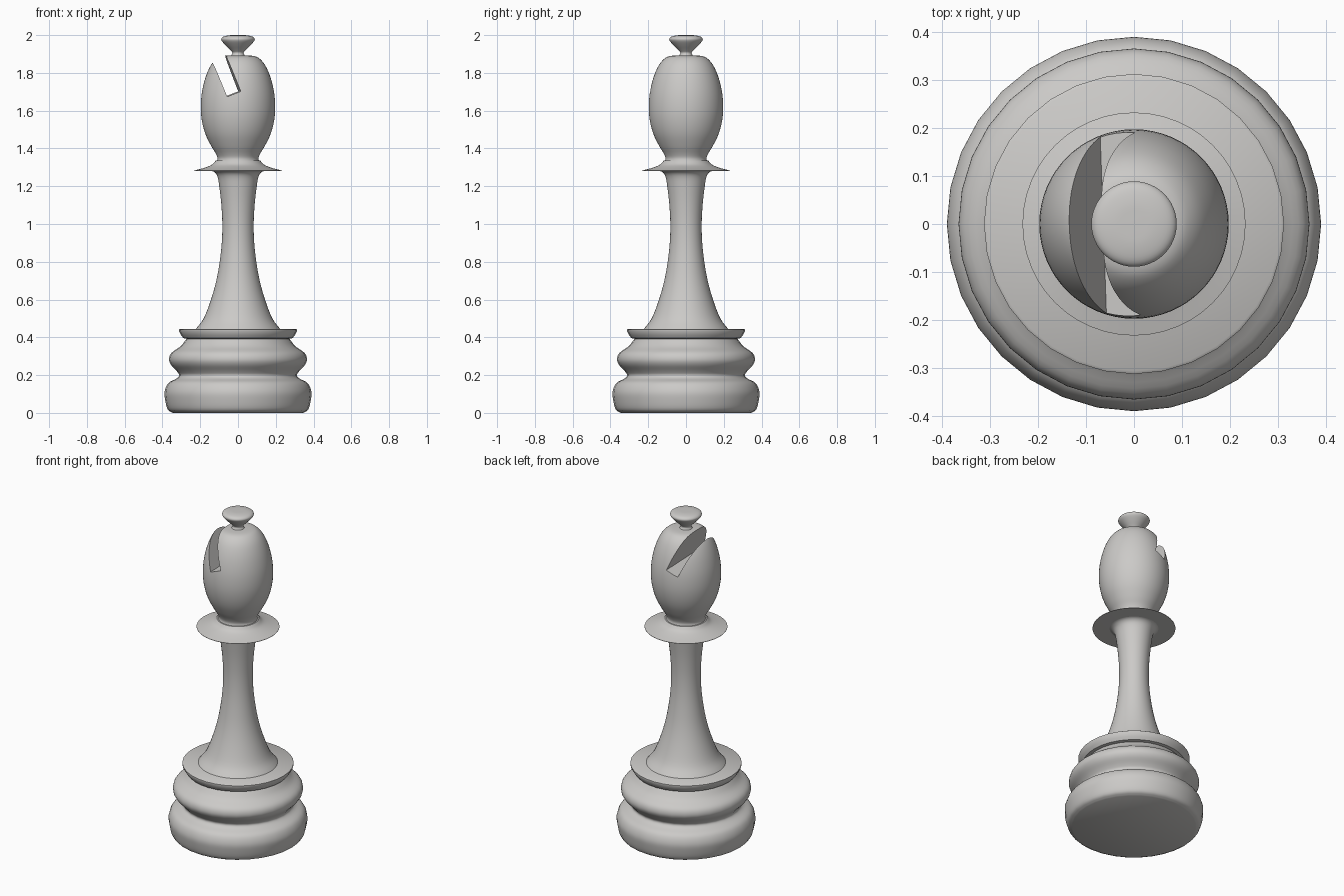
import bpy
import bmesh
import math
from mathutils import Matrix, Vector

if "Cube" in bpy.data.objects:
    bpy.data.objects.remove(bpy.data.objects["Cube"], do_unlink=True)

# Single flat colour
ivory = bpy.data.materials.new("pale_grey")
ivory.use_nodes = True
colour = (0.6, 0.59, 0.575, 1)
ivory.diffuse_color = colour
ivory.node_tree.nodes["Principled BSDF"].inputs["Base Color"].default_value = colour


def curve(points, steps=4):
    """Smooth a (radius, height) profile with a Catmull-Rom spline."""
    pts = [Vector(p) for p in points]
    pts = [2 * pts[0] - pts[1]] + pts + [2 * pts[-1] - pts[-2]]
    out = []
    for a, b, c, d in zip(pts, pts[1:], pts[2:], pts[3:]):
        for i in range(steps):
            t = i / steps
            out.append(0.5 * (2 * b + (c - a) * t + (2 * a - 5 * b + 4 * c - d) * t**2
                              + (3 * b - a - 3 * c + d) * t**3))
    return out + [pts[-2]]


def smooth(obj, angle=40):
    bpy.ops.object.select_all(action="DESELECT")
    obj.select_set(True)
    bpy.context.view_layer.objects.active = obj
    bpy.ops.object.shade_smooth_by_angle(angle=math.radians(angle))


def link(name, bm):
    mesh = bpy.data.meshes.new(name)
    bm.to_mesh(mesh)
    bm.free()
    mesh.materials.append(ivory)
    obj = bpy.data.objects.new(name, mesh)
    bpy.context.collection.objects.link(obj)
    return obj


def lathe(name, profile, sides):
    """Turn a profile round z and cap both ends."""
    bm = bmesh.new()
    rings = []
    for r, z in profile:
        rings.append([bm.verts.new((r * math.cos(k * math.tau / sides),
                                    r * math.sin(k * math.tau / sides), z))
                      for k in range(sides)])
    for low, high in zip(rings, rings[1:]):
        for k in range(sides):
            n = (k + 1) % sides
            bm.faces.new((low[k], low[n], high[n], high[k]))
    bm.faces.new(rings[0][::-1])
    bm.faces.new(rings[-1])
    obj = link(name, bm)
    smooth(obj)
    return obj


# Base: two rounded rolls with a flared rim on top
lathe("base", curve([(0.345, 0), (0.372, 0.018), (0.386, 0.07), (0.388, 0.115),
                     (0.368, 0.158), (0.325, 0.182), (0.312, 0.2), (0.325, 0.222),
                     (0.355, 0.255), (0.365, 0.285), (0.352, 0.318),
                     (0.305, 0.352), (0.27, 0.395)]), 32)
lathe("base_rim", [(0.27, 0.392), (0.29, 0.396), (0.3, 0.41), (0.312, 0.432),
                   (0.312, 0.441), (0.306, 0.445)], 32)

# Stem: concave column flaring into the collar
lathe("stem", curve([(0.225, 0.442), (0.182, 0.5), (0.143, 0.6), (0.115, 0.7),
                     (0.097, 0.8), (0.086, 0.9), (0.083, 1.0), (0.088, 1.1),
                     (0.098, 1.19), (0.108, 1.25), (0.125, 1.275), (0.15, 1.283)]), 48)

# Collar: thin disc rising to the neck
lathe("collar", [(0.14, 1.28), (0.232, 1.281)] +
      curve([(0.232, 1.283), (0.18, 1.297), (0.14, 1.313), (0.118, 1.335)]), 48)

# Head: egg shape with a slanted slot
head = lathe("head", curve([(0.112, 1.33), (0.109, 1.35), (0.119, 1.375), (0.143, 1.415),
                            (0.172, 1.475), (0.19, 1.54), (0.197, 1.61), (0.192, 1.69),
                            (0.174, 1.77), (0.147, 1.835), (0.117, 1.873),
                            (0.085, 1.889), (0.03, 1.893)]), 64)
bm = bmesh.new()
bmesh.ops.create_cube(bm, size=1)
place = (Matrix.Translation((-0.028, 0, 1.688)) @ Matrix.Rotation(math.radians(2), 4, "Z")
         @ Matrix.Rotation(math.radians(-21.5), 4, "Y")
         @ Matrix.Diagonal((0.077, 0.6, 0.5, 1)) @ Matrix.Translation((0, 0, 0.5)))
bmesh.ops.transform(bm, matrix=place, verts=bm.verts)
cutter = link("slot_cutter", bm)
cutter.hide_render = True
cut = head.modifiers.new("slot", "BOOLEAN")
cut.object = cutter
cut.operation = "DIFFERENCE"
cut.solver = "EXACT"
bpy.context.view_layer.objects.active = head
bpy.ops.object.modifier_apply(modifier="slot")
bpy.data.objects.remove(cutter, do_unlink=True)
smooth(head, 30)

# Finial: small flared button
lathe("finial", curve([(0.04, 1.885), (0.03, 1.905), (0.04, 1.92), (0.065, 1.945),
                       (0.085, 1.968), (0.088, 1.982), (0.075, 1.993),
                       (0.045, 1.999), (0.01, 2.0)]), 48)
